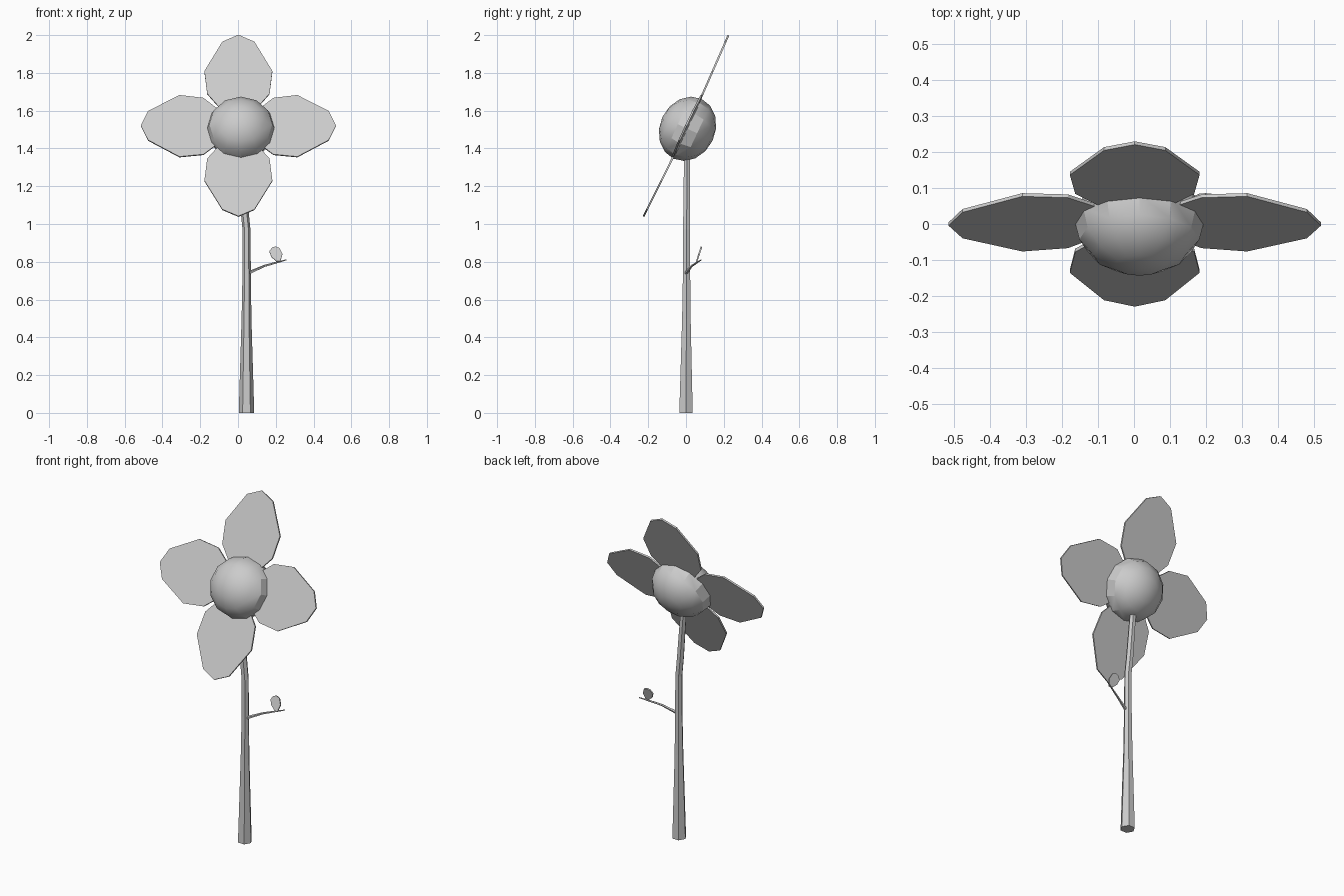
import bpy, bmesh, math
from mathutils import Vector, Matrix

if "Cube" in bpy.data.objects:
    bpy.data.objects.remove(bpy.data.objects["Cube"])

# Tilted frame of the flower head: local x right, y up the petals, z out of the face
TILT = math.radians(64.9)
HEAD = Matrix.Translation((0, 0, 1.52)) @ Matrix.Rotation(TILT, 4, 'X')


def finish(name, bm):
    bmesh.ops.recalc_face_normals(bm, faces=bm.faces)
    me = bpy.data.meshes.new(name)
    bm.to_mesh(me)
    bm.free()
    ob = bpy.data.objects.new(name, me)
    bpy.context.collection.objects.link(ob)
    return ob


def plate(name, outline, thick, matrix):
    """Thin solid plate from a closed 3D outline."""
    bm = bmesh.new()
    face = bm.faces.new([bm.verts.new(p) for p in outline])
    ext = bmesh.ops.extrude_face_region(bm, geom=[face])
    for v in ext['geom']:
        if isinstance(v, bmesh.types.BMVert):
            v.co.z += thick
    bm.transform(Matrix.Translation((0, 0, 0)))
    bm.transform(matrix @ Matrix.Translation((0, 0, -thick / 2)))
    return finish(name, bm)


def tube(name, path, sides, upright=False):
    """Tapered tube through (x, y, z, radius) points."""
    bm = bmesh.new()
    pts = [Vector(p[:3]) for p in path]
    rings = []
    for i, p in enumerate(path):
        d = pts[min(i + 1, len(pts) - 1)] - pts[max(i - 1, 0)]
        if upright:
            d = Vector((0, 0, 1))
        d.normalize()
        b = d.cross(Vector((1, 0, 0))).normalized()
        a = b.cross(d)
        rings.append([bm.verts.new(pts[i] + p[3] * (a * math.cos(t) + b * math.sin(t)))
                      for t in (2 * math.pi * k / sides for k in range(sides))])
    for r, s in zip(rings, rings[1:]):
        for k in range(sides):
            n = (k + 1) % sides
            bm.faces.new((r[k], r[n], s[n], s[k]))
    bm.faces.new(rings[0])
    bm.faces.new(rings[-1])
    return finish(name, bm)


# Four petals: half outline (half width, distance), mirrored, slightly cupped
half = [(0.04, 0.03), (0.10, 0.11), (0.165, 0.19), (0.18, 0.32), (0.085, 0.49)]
loop = half + [(0, 0.53)] + [(-w, d) for w, d in reversed(half)]
outline = [(w, d, -0.013 * (1 - d / 0.53)) for w, d in loop]
for i, name in enumerate(("petal_top", "petal_left", "petal_bottom", "petal_right")):
    length = 0.975 if i % 2 else 1.0
    turn = Matrix.Rotation(i * math.pi / 2, 4, 'Z') @ Matrix.Diagonal((1, length, 1, 1))
    plate(name, outline, 0.01, Matrix.Translation((0.002, 0, 0)) @ HEAD @ turn)

# Flower centre: flattened ball, smooth poles and faceted rim
bm = bmesh.new()
bmesh.ops.create_uvsphere(bm, u_segments=12, v_segments=8, radius=1)
bm.transform(Matrix.Translation((0.015, 0.008, -0.016)) @ HEAD
             @ Matrix.Diagonal((0.18, 0.175, 0.147, 1)))
centre = finish("flower_centre", bm)
bpy.context.view_layer.objects.active = centre
centre.select_set(True)
bpy.ops.object.shade_smooth_by_angle(angle=math.radians(25))

# Hexagonal stem, bending towards the head
tube("stem", [(0.045, 0, 0, 0.041), (0.045, 0.002, 0.5, 0.026), (0.046, 0.003, 0.75, 0.022),
              (0.045, 0.003, 0.97, 0.021), (0.034, 0.004, 1.08, 0.021),
              (0.008, 0.006, 1.42, 0.018)], 6, upright=True)

# Side twig
tube("twig", [(0.05, -0.002, 0.738, 0.010), (0.14, 0.03, 0.778, 0.006),
              (0.20, 0.056, 0.795, 0.005), (0.255, 0.08, 0.81, 0.003)], 5)

# Small leaf on the twig
leaf = [(0.022, -0.040), (0.033, 0.0), (0.018, 0.034), (-0.004, 0.042), (-0.021, 0.037),
        (-0.036, 0.015), (-0.025, -0.015), (0.0, -0.038)]
plate("leaf", [(x, y, 0) for x, y in leaf], 0.008,
      Matrix.Translation((0.202, 0.069, 0.84)) @ Matrix.Rotation(math.radians(72), 4, 'X'))
